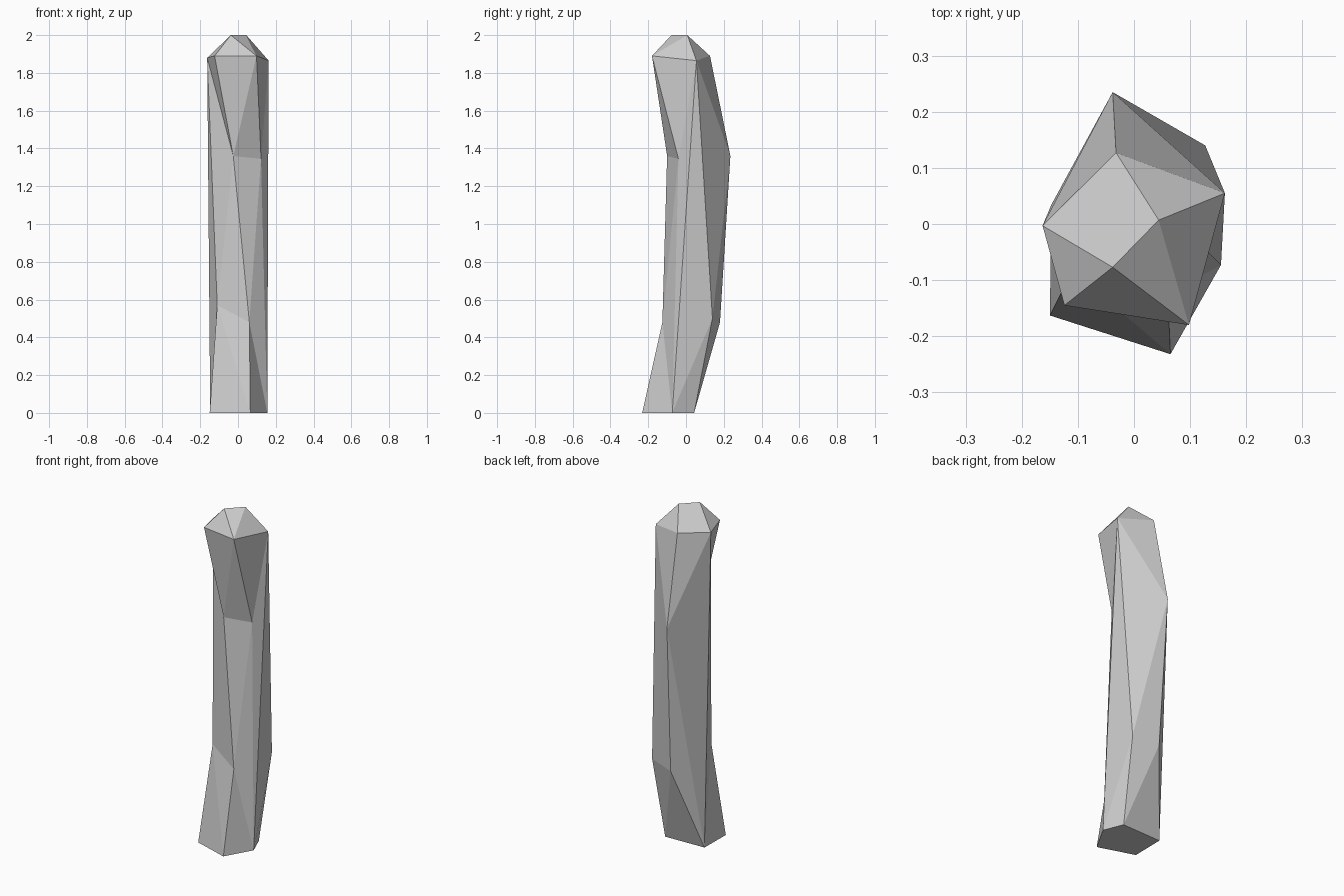
import bpy, bmesh

if "Cube" in bpy.data.objects:
    bpy.data.objects.remove(bpy.data.objects["Cube"])

# Key corner points of the bent, faceted shaft, grouped by level
levels = {
    "P": [(-.15, -.163, 0), (.065, -.232, 0), (.155, -.073, 0), (.108, .043, 0), (-.147, .035, 0)],     # foot
    "Q": [(.06, -.125, .48), (.127, .14, .5), (-.024, .18, .48), (-.11, -.083, .57)],                   # lower bend
    "M": [(-.025, -.1, 1.36), (.122, -.04, 1.345), (-.038, .235, 1.36)],                                # upper bend
    "T": [(-.032, .127, 1.89), (-.163, -.003, 1.88), (-.124, -.145, 1.89), (.098, -.18, 1.89), (.162, .055, 1.865)],  # shoulder
    "R": [(-.038, -.077, 2), (.044, .007, 2)],                                                          # top ridge
}

bm = bmesh.new()
v = {f"{k}{i}": bm.verts.new(p) for k, pts in levels.items() for i, p in enumerate(pts, 1)}


def face(names):
    bm.faces.new([v[n] for n in names.split()])


def fan(hub, rim):
    """Triangles from one hub corner to each rim edge."""
    rim = rim.split()
    for a, b in zip(rim, rim[1:]):
        face(f"{hub} {a} {b}")


# Shaft sides
fan("M2", "P3 T5 T4 M1 Q1 P3")
fan("Q4", "P5 P1 P2 Q1 M1 T2 P5")
fan("Q2", "P4 Q3 M3 T5 P3 P4")
fan("M3", "T5 T1 T2 P5 Q3")
fan("M1", "T4 T3 T2")
fan("Q3", "P4 P5")
fan("Q1", "P2 P3")

# Pointed crown and flat foot
fan("R1", "T2 T3 T4 R2")
fan("R2", "T4 T5 T1")
face("R1 R2 T1 T2")
face("P1 P2 P3 P4 P5")

bmesh.ops.recalc_face_normals(bm, faces=bm.faces)
mesh = bpy.data.meshes.new("faceted_post")
bm.to_mesh(mesh)
bm.free()
bpy.context.collection.objects.link(bpy.data.objects.new("faceted_post", mesh))
